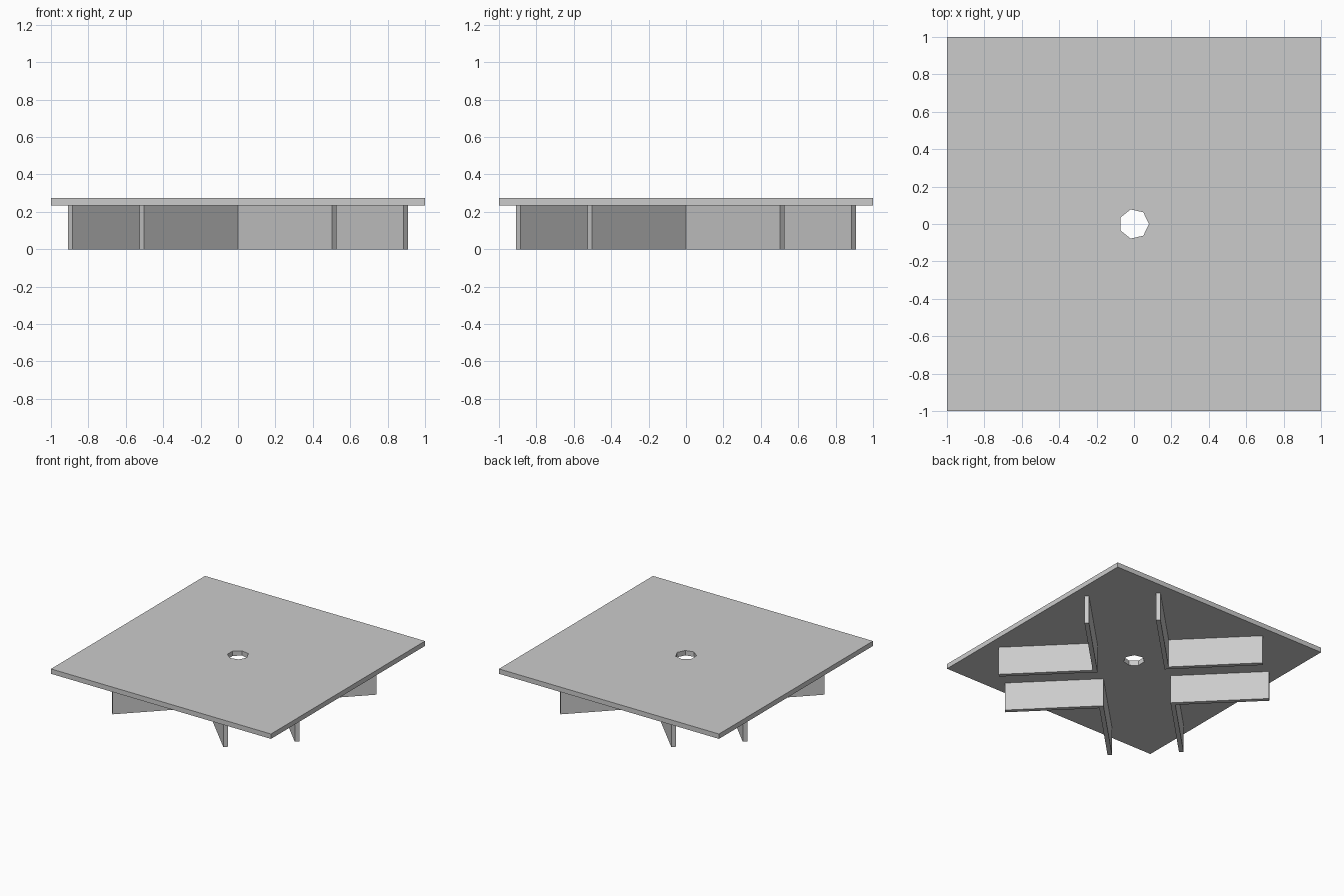
import bpy, bmesh
from math import cos, sin, pi
from mathutils import Matrix

default = bpy.data.objects.get("Cube")
if default:
    bpy.data.objects.remove(default, do_unlink=True)

GREY = (0.6, 0.6, 0.6, 1)
mat = bpy.data.materials.new("light_grey")
mat.use_nodes = True
mat.diffuse_color = GREY
mat.node_tree.nodes["Principled BSDF"].inputs["Base Color"].default_value = GREY

PLATE_BOTTOM, PLATE_TOP = 0.235, 0.275


def extruded(name, loops, z0, z1, turn=0.0):
    """Solid from closed outlines (later loops are holes), raised from z0 to z1."""
    bm = bmesh.new()
    for loop in loops:
        verts = [bm.verts.new((x, y, z0)) for x, y in loop]
        for a, b in zip(verts, verts[1:] + verts[:1]):
            bm.edges.new((a, b))
    bmesh.ops.triangle_fill(bm, edges=bm.edges[:], use_beauty=True)
    result = bmesh.ops.extrude_face_region(bm, geom=bm.faces[:], use_keep_orig=True)
    top = [g for g in result["geom"] if isinstance(g, bmesh.types.BMVert)]
    bmesh.ops.translate(bm, verts=top, vec=(0, 0, z1 - z0))
    bmesh.ops.recalc_face_normals(bm, faces=bm.faces[:])
    bm.transform(Matrix.Rotation(turn, 4, "Z"))
    mesh = bpy.data.meshes.new(name)
    bm.to_mesh(mesh)
    bm.free()
    mesh.materials.append(mat)
    obj = bpy.data.objects.new(name, mesh)
    bpy.context.collection.objects.link(obj)
    return obj


# Square plate with a seven-sided centre hole
square = [(-1, -1), (1, -1), (1, 1), (-1, 1)]
hole = [(0.08 * cos(2 * pi * i / 7), 0.08 * sin(2 * pi * i / 7)) for i in range(7)]
extruded("top_plate", [square, hole], PLATE_BOTTOM, PLATE_TOP)

# V-shaped brackets under the plate, one opening towards each side
half = [(0.527, -0.885), (0.503, -0.909)]
bracket = [(0, -0.358), *half, (0, -0.406)] + [(-x, y) for x, y in reversed(half)]
for i, side in enumerate(("front", "left", "back", "right")):
    extruded(f"{side}_bracket", [bracket], 0, PLATE_BOTTOM, i * pi / 2)
